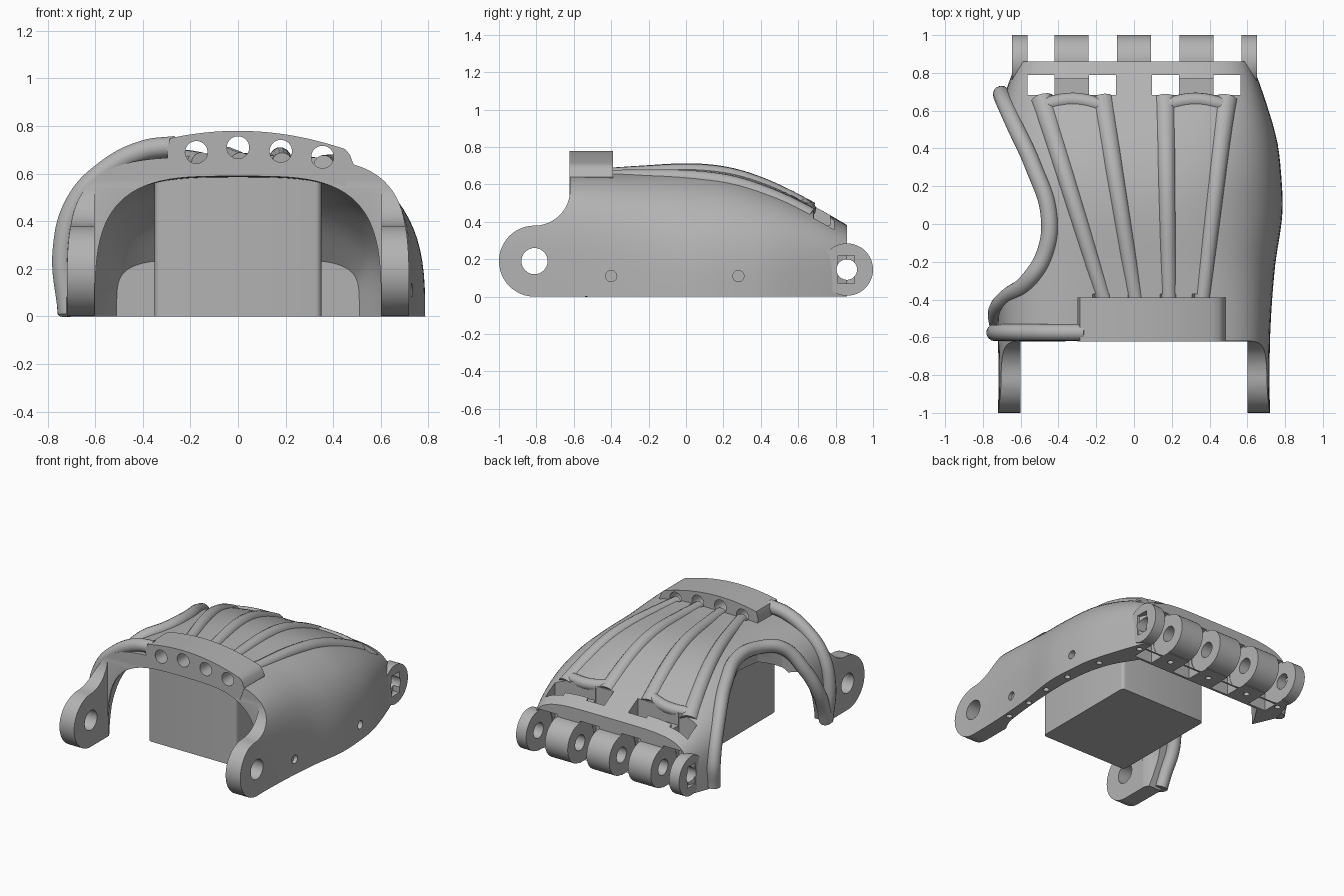
import bpy, bmesh, math

cube = bpy.data.objects.get("Cube")
if cube:
    bpy.data.objects.remove(cube)

grey = bpy.data.materials.new("matte_grey")
grey.use_nodes = True
COLOR = (0.45, 0.45, 0.45, 1)
grey.diffuse_color = COLOR
next(n for n in grey.node_tree.nodes if n.type == 'BSDF_PRINCIPLED').inputs["Base Color"].default_value = COLOR


def new_object(name, bm):
    bmesh.ops.recalc_face_normals(bm, faces=bm.faces)
    me = bpy.data.meshes.new(name)
    bm.to_mesh(me)
    bm.free()
    ob = bpy.data.objects.new(name, me)
    bpy.context.collection.objects.link(ob)
    return ob


def loft(name, rings):
    bm = bmesh.new()
    rows = [[bm.verts.new(p) for p in ring] for ring in rings]
    n = len(rows[0])
    for a, b in zip(rows, rows[1:]):
        for i in range(n):
            j = (i + 1) % n
            bm.faces.new((a[i], a[j], b[j], b[i]))
    bm.faces.new(rows[0])
    bm.faces.new(rows[-1])
    return new_object(name, bm)


def box(name, x, y, z):
    return loft(name, [[(x[0], y[0], h), (x[1], y[0], h), (x[1], y[1], h), (x[0], y[1], h)] for h in z])


def rod(name, axis, a, b, center, r, n=40):
    """Cylinder along an axis; center holds the two other coordinates in order."""
    rings = []
    for t in (a, b):
        ring = []
        for i in range(n):
            ang = math.tau * i / n
            p = [center[0] + r * math.cos(ang), center[1] + r * math.sin(ang)]
            p.insert("xyz".index(axis), t)
            ring.append(p)
        rings.append(ring)
    return loft(name, rings)


def bake(ob):
    dg = bpy.context.evaluated_depsgraph_get()
    me = bpy.data.meshes.new_from_object(ob.evaluated_get(dg))
    name = ob.name
    new = bpy.data.objects.new(name + "_part", me)
    bpy.context.collection.objects.link(new)
    bpy.data.objects.remove(ob)
    new.name = name
    return new


def carve(ob, cutters, op='DIFFERENCE'):
    for c in cutters:
        m = ob.modifiers.new("carve", 'BOOLEAN')
        m.operation, m.object, m.solver = op, c, 'EXACT'
    new = bake(ob)
    for c in cutters:
        bpy.data.objects.remove(c)
    return new


def tube(name, pts, r, flare=None):
    cu = bpy.data.curves.new(name, 'CURVE')
    cu.dimensions = '3D'
    cu.bevel_depth, cu.bevel_resolution, cu.resolution_u = r, 5, 10
    cu.use_fill_caps = True
    sp = cu.splines.new('BEZIER')
    sp.bezier_points.add(len(pts) - 1)
    for i, (bp, p) in enumerate(zip(sp.bezier_points, pts)):
        bp.co = p
        bp.handle_left_type = bp.handle_right_type = 'AUTO'
        bp.radius = flare[i] if flare else 1
    ob = bpy.data.objects.new(name, cu)
    bpy.context.collection.objects.link(ob)
    return bake(ob)


def sample(table, y):
    """Smooth (Hermite) lookup of width, height and squareness at y."""
    y = min(max(y, table[0][0]), table[-1][0])
    i = next(k for k in range(len(table) - 1) if y <= table[k + 1][0])
    p0, p1 = table[i], table[i + 1]
    pa, pb = table[max(i - 1, 0)], table[min(i + 2, len(table) - 1)]
    d = p1[0] - p0[0]
    t = (y - p0[0]) / d
    out = []
    for k in (1, 2, 3):
        m0 = (p1[k] - pa[k]) / (p1[0] - pa[0]) * d
        m1 = (pb[k] - p0[k]) / (pb[0] - p0[0]) * d
        out.append((2*t**3 - 3*t**2 + 1) * p0[k] + (t**3 - 2*t**2 + t) * m0
                   + (3*t**2 - 2*t**3) * p1[k] + (t**3 - t**2) * m1)
    return out


def arch_loft(name, table, steps, n=44):
    rings = []
    for s in range(steps + 1):
        y = table[0][0] + (table[-1][0] - table[0][0]) * s / steps
        w, h, e = sample(table, y)
        ring = [(w, y, -0.1)]
        for i in range(n + 1):
            c, sn = math.cos(math.pi * i / n), max(math.sin(math.pi * i / n), 0)
            ring.append((math.copysign(w * abs(c) ** (2 / e), c), y, h * sn ** (2 / e)))
        rings.append(ring + [(-w, y, -0.1)])
    return loft(name, rings)


# station: y, half width, height, squareness
OUTER = [(-1.1, .72, .67, 4.3), (-.62, .72, .67, 4.3), (-.24, .745, .68, 3.4), (.05, .785, .685, 2.9),
         (.25, .78, .66, 3), (.45, .755, .595, 3.3), (.7, .68, .475, 4.2), (.9, .605, .36, 5)]
INNER = [(-1.15, .6, .59, 3.5), (-.62, .6, .59, 3.5), (-.52, .645, .585, 3.3), (0, .69, .6, 3),
         (.3, .67, .56, 3), (.5, .61, .44, 3.3), (.665, .51, .24, 5)]


def top(x, y):
    w, h, e = sample(OUTER, y)
    return h * max(1 - min(abs(x) / w, 1) ** e, 0) ** (1 / e)


# Palm shell, trimmed to its side outline with rounded wrist arms
shell = arch_loft("palm_shell", OUTER, 50)
side = [(-.81 + .19 * math.cos(a), .19 + .19 * math.sin(a))
        for a in [math.pi * (1.5 - i / 24) for i in range(25)]]
side += [(-.81 + .19 * math.cos(a), .57 + .19 * math.sin(a))
         for a in [math.pi * (i / 24 - .5) for i in range(1, 13)]]
side += [(-.62, 1), (.86, 1), (.86, 0)]
outline = loft("outline", [[(x, y, z) for y, z in side] for x in (-1, 1)])
shell = carve(shell, [outline], 'INTERSECT')

# Hollow, flat inner faces of the arms, and thumb opening that widens downwards at the wrist
RIM = [(-.7, .68), (-.63, .52), (-.53, .3), (-.45, .05), (-.47, -.15), (-.56, -.3), (-.68, -.4)]
thumb = [(-1, .7)] + RIM + [(-.73, -.47), (-1, -.47)]
wedge = [(-.43, .42), (-.58, 0), (-.58, -.2), (-.2, -.2), (-.2, .42)]
cuts = [arch_loft("hollow", INNER, 40),
        box("arm_space", (-.602, .602), (-1.2, -.622), (-.2, 1)),
        loft("thumb", [[(x, y, z) for x, y in thumb] for z in (-.2, 1)]),
        loft("thumb_wedge", [[(x, y, z) for y, z in wedge] for x in (-1, -.57)])]

# Knuckle gaps, cord slots, pin holes and screw holes
KNUCKLES = [(-.645, -.565), (-.42, -.24), (-.09, .09), (.24, .42), (.57, .65)]
PIN = (.86, .145)
for left, right in zip(KNUCKLES, KNUCKLES[1:]):
    cuts.append(rod("gap", 'x', left[1], right[0], PIN, .155))
for s in (-1, 1):
    cuts.append(box("pocket", sorted((s * .2, s * .45)), (.685, .77), (.38, 1)))
    for a, b in ((.095, .238), (.422, .565)):
        cuts.append(box("slot", sorted((s * a, s * b)), (.682, .79), (-.12, 1.1)))
cuts.append(rod("pin", 'x', -1, 1, PIN, .055))
cuts.append(rod("wrist_pin", 'x', -1, 1, (-.81, .19), .07))
for y in (-.4, .28):
    cuts.append(rod("screw", 'x', .705, 1, (y, .11), .03, 20))
for y, x in ((-.47, .69), (-.25, .705), (-.04, .73), (.18, .73), (.46, .69)):
    cuts.append(rod("peg", 'z', -.1, .07, (x, y), .02, 16))
for x in (-.6, -.33, 0, .33, .6):
    cuts.append(rod("peg", 'z', -.1, .07, (x, .77), .02, 16))
shell = carve(shell, cuts)

# Knuckle hinges; the outer two have square nut seats
for i, (a, b) in enumerate(KNUCKLES):
    k = rod("knuckle_%d" % (i + 1), 'x', a, b, PIN, .14, 48)
    c = [rod("pin", 'x', -1, 1, PIN, .055)]
    if i in (0, 4):
        seat = (-1, -.6) if i == 0 else (.6, 1)
        c.append(box("nut", seat, (.812, .902), (.07, .22)))
    carve(k, c)

# Cord guide block with four holes
xs = [-.285 + .735 * i / 20 for i in range(21)]
arc = [(-.3, .7)] + [(x, .78 - .38 * x * x) for x in xs] + [(.47, .68), (.485, .64)]
under = [(x, .62 - .38 * x * x) for x in reversed(xs)]
block = loft("cord_guide", [[(x, y, z) for x, z in arc + under] for y in (-.623, -.39)])
HOLES = [(-.175, .69), (0, .71), (.18, .695), (.355, .67)]
carve(block, [rod("hole", 'y', -.7, -.3, h, .047) for h in HOLES])
carve(shell, [rod("hole", 'y', -.7, -.37, h, .047) for h in HOLES])

# Cord ribs fanning towards the knuckles, widening to the slots and joined in pairs
for i, (h, e) in enumerate(zip((-.155, .01, .185, .36), (-.485, -.165, .165, .485))):
    pts, flare = [], []
    for k in range(15):
        t = k / 14
        f = .95 + .3 * t ** 2 + .2 * t ** 8
        x, y = h + (e - h) * t, -.41 + 1.065 * t
        sink = .028 + .045 * (f - .95) - .014 * math.sin(math.pi * t)
        pts.append((x, y, top(x, y) - sink))
        flare.append(f)
    tube("cord_rib_%d" % (i + 1), pts, .045, flare)
for name, a, b in (("right_lip", -.48, -.17), ("left_lip", .17, .48)):
    lip = [a + (b - a) * k / 8 for k in range(9)]
    bow = [.645 + .03 * math.sin(math.pi * k / 8) - .02 for k in range(9)]
    tube(name, [(x, y, top(x, y) - .025) for x, y in zip(lip, bow)], .04)

# Rolled rim around the thumb opening and the strap at the wrist, meeting in one foot
rim = [(-.69, .67, .012), (-.70, .68, .2)]
rim += [(x, y, max(top(x, y), .32)) for x, y in RIM[1:-1]]
rim += [(-.675, -.39, .43), (-.725, -.455, .28), (-.72, -.54, .1), (-.713, -.57, .012)]
tube("thumb_rim", rim, .045)
strap = [(-.26, .715), (-.4, .695), (-.56, .61), (-.68, .48), (-.735, .28), (-.713, .012)]
tube("wrist_strap", [(x, -.575, z) for x, z in strap], .045)

# Solid core under the palm
core = box("core_block", (-.35, .35), (-.52, .3), (0, .595))
bm = bmesh.new()
bm.from_mesh(core.data)
edges = [e for e in bm.edges if abs(e.verts[0].co.z - e.verts[1].co.z) > .1]
bmesh.ops.bevel(bm, geom=edges, offset=.025, segments=4, affect='EDGES', profile=.5)
bm.to_mesh(core.data)
bm.free()

# Colour and smooth shading
bpy.ops.object.select_all(action='DESELECT')
for ob in bpy.context.scene.objects:
    if ob.type == 'MESH':
        ob.data.materials.clear()
        ob.data.materials.append(grey)
        ob.select_set(True)
        bpy.context.view_layer.objects.active = ob
bpy.ops.object.shade_smooth_by_angle(angle=math.radians(32))
